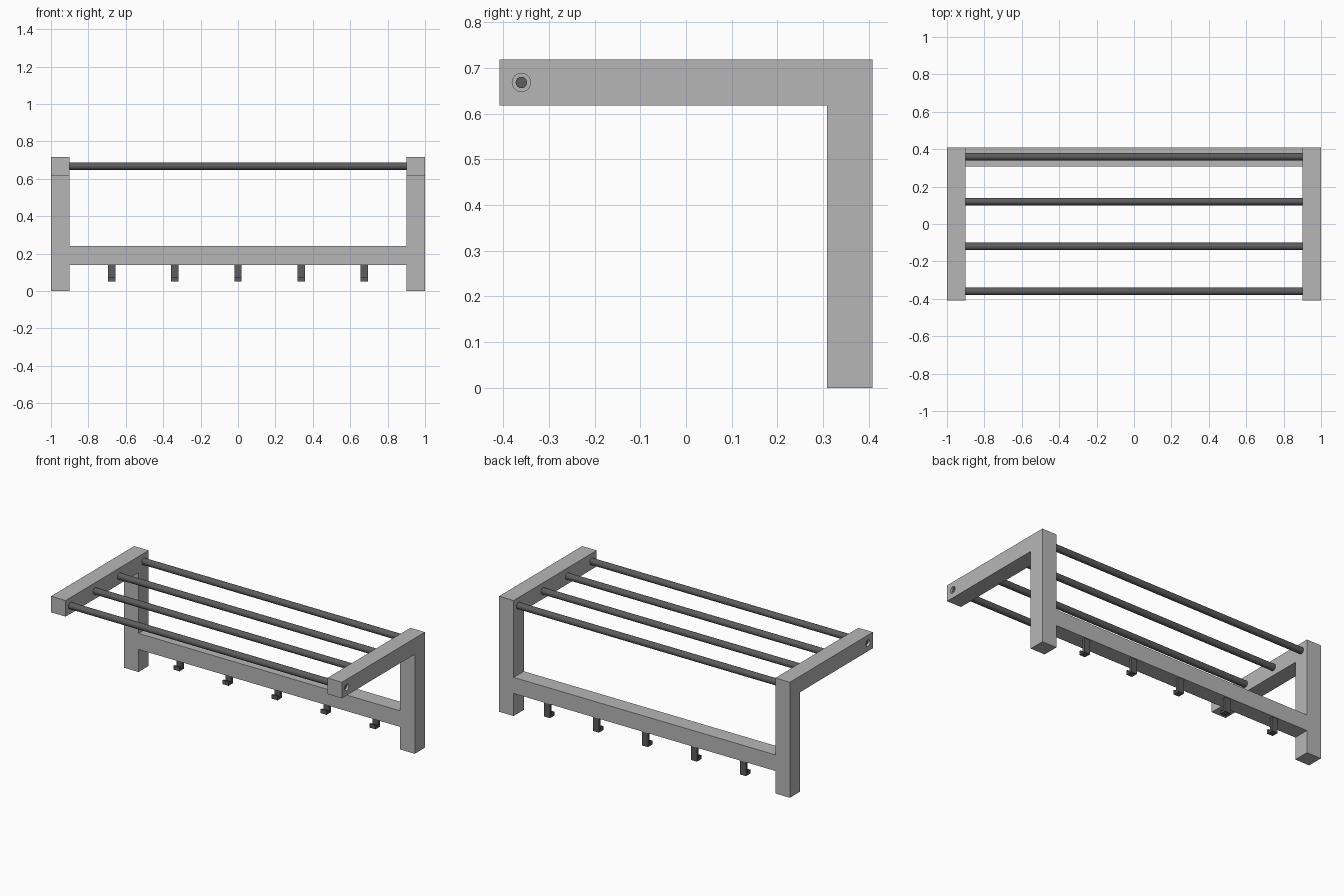
import bpy, math

if "Cube" in bpy.data.objects:
    bpy.data.objects.remove(bpy.data.objects["Cube"])


def material(name, v):
    m = bpy.data.materials.new(name)
    m.diffuse_color = (v, v, v, 1)
    m.use_nodes = True
    m.node_tree.nodes["Principled BSDF"].inputs["Base Color"].default_value = m.diffuse_color
    return m


LIGHT = material("light_grey_frame", 0.47)
DARK = material("dark_grey_metal", 0.11)


def finish(name, mat):
    ob = bpy.context.object
    ob.name = name
    ob.data.name = name
    ob.data.materials.append(mat)
    return ob


def box(name, lo, hi, mat):
    centre = [(a + b) / 2 for a, b in zip(lo, hi)]
    bpy.ops.mesh.primitive_cube_add(size=1, location=centre)
    ob = bpy.context.object
    ob.scale = [b - a for a, b in zip(lo, hi)]
    bpy.ops.object.transform_apply(location=False, rotation=False, scale=True)
    return finish(name, mat)


def rod(name, x0, x1, y, z, r, mat, sides=32):
    bpy.ops.mesh.primitive_cylinder_add(
        vertices=sides, radius=r, depth=abs(x1 - x0),
        location=((x0 + x1) / 2, y, z), rotation=(0, math.pi / 2, 0))
    bpy.ops.object.shade_smooth_by_angle(angle=math.radians(40))
    return finish(name, mat)


def profile_x(name, points, x, width, mat):
    # side outline in (y, z), extruded along x
    n = len(points)
    verts = [(x + s * width / 2, y, z) for s in (-1, 1) for y, z in points]
    faces = [tuple(range(n))[::-1], tuple(range(n, 2 * n))]
    faces += [(i, (i + 1) % n, n + (i + 1) % n, n + i) for i in range(n)]
    mesh = bpy.data.meshes.new(name)
    mesh.from_pydata(verts, [], faces)
    mesh.materials.append(mat)
    ob = bpy.data.objects.new(name, mesh)
    bpy.context.collection.objects.link(ob)
    return ob


D, TOP, BAR = 0.408, 0.718, 0.1
ROD_Z = 0.668

# Side frames: wall post, forward arm, screw recess
for s, side in ((-1, "left"), (1, "right")):
    x0, x1 = sorted((s * 0.9, s * 1.0))
    box(side + "_post", (x0, D - BAR, 0), (x1, D, TOP), LIGHT)
    arm = box(side + "_arm", (x0, -D, TOP - BAR), (x1, D - BAR, TOP), LIGHT)
    cutter = rod(side + "_recess_cutter", s * 0.98, s * 1.02, -0.36, ROD_Z, 0.02, LIGHT)
    cutter.hide_render = True
    cutter.hide_viewport = True
    cut = arm.modifiers.new("screw_recess", 'BOOLEAN')
    cut.operation = 'DIFFERENCE'
    cut.solver = 'EXACT'
    cut.object = cutter
    rod(side + "_screw", s * 0.975, s * 0.99, -0.36, ROD_Z, 0.0125, DARK, 16)

# Shelf rods
for i in range(4):
    rod(f"shelf_rod_{i + 1}", -0.905, 0.905, -0.36 + 0.24 * i, ROD_Z, 0.02, DARK)

# Hook rail
box("hook_rail", (-0.9, D - BAR, 0.14), (0.9, D, 0.24), LIGHT)

# Hooks: stem, short foot to the front, small lip
outline = [(0.402, 0.145), (0.402, 0.05), (0.36, 0.05), (0.36, 0.075),
           (0.37, 0.075), (0.37, 0.062), (0.385, 0.062), (0.385, 0.145)]
for i in range(5):
    profile_x(f"hook_{i + 1}", outline, (i - 2) * 0.337, 0.04, DARK)
